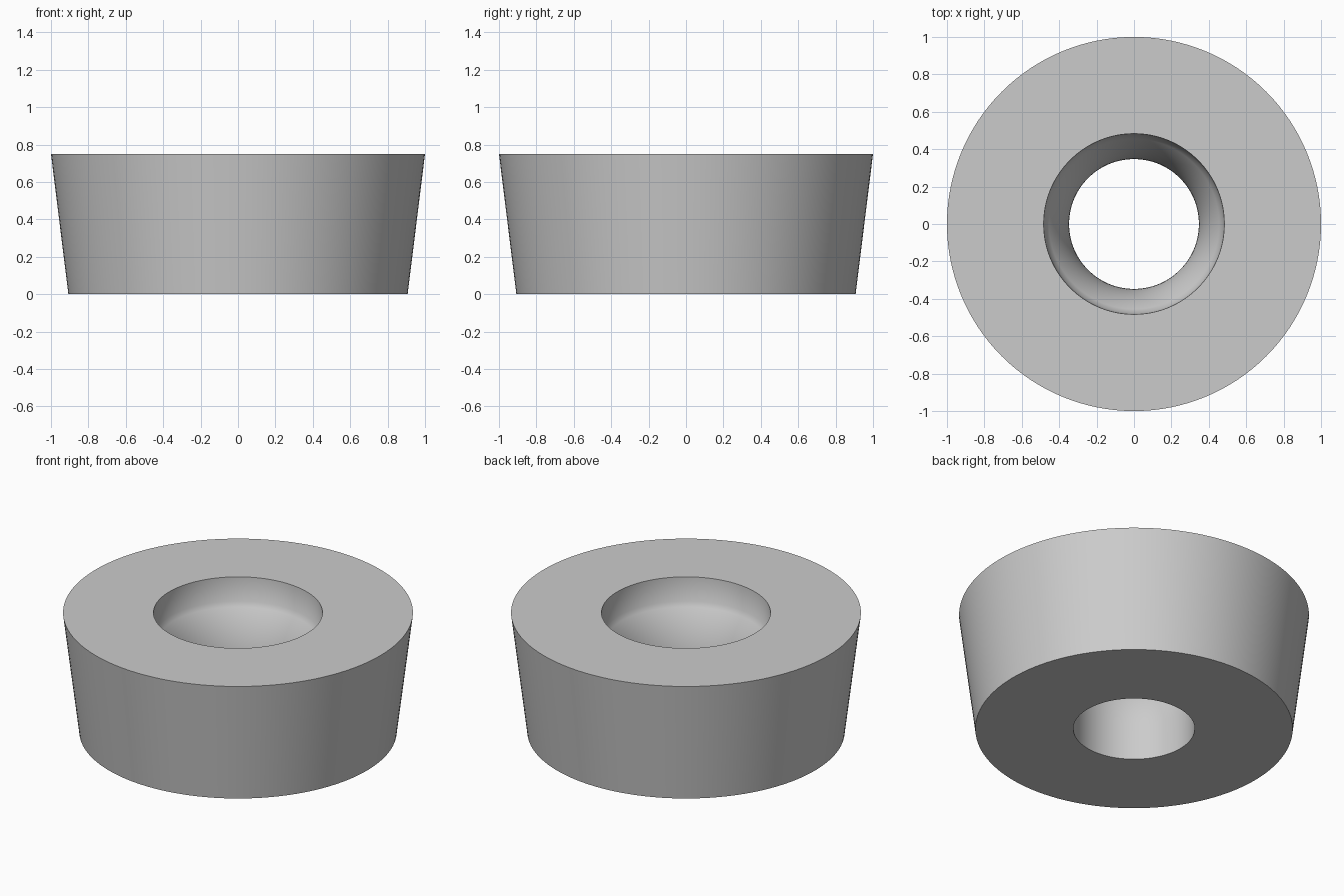
import bpy, bmesh, math

if "Cube" in bpy.data.objects:
    bpy.data.objects.remove(bpy.data.objects["Cube"])

SEGMENTS = 128
HEIGHT = 0.75
BORE_R, SEAT_R, RIM_R = 0.347, 0.475, 0.483
SEAT_TOP = 0.60            # where the straight counterbore meets the curved seat
SEAT_ANGLE = math.radians(38)

# Curved seat: an arc tangent to the straight bore, flaring outward going up
arc_r = (SEAT_R - BORE_R) / (1 - math.cos(SEAT_ANGLE))
arc_z = SEAT_TOP - arc_r * math.sin(SEAT_ANGLE)
seat = []
for i in range(13):
    a = SEAT_ANGLE * i / 12
    seat.append((BORE_R + arc_r * (1 - math.cos(a)), arc_z + arc_r * math.sin(a)))

# Closed cross-section (radius, height): outer taper, top face, rim, seat, bore
profile = [(0.907, 0), (1.0, HEIGHT), (RIM_R, HEIGHT)] + seat[::-1] + [(BORE_R, 0)]

# Revolve the cross-section around z
bm = bmesh.new()
rings = []
for r, z in profile:
    rings.append([bm.verts.new((r * math.cos(2 * math.pi * k / SEGMENTS),
                                r * math.sin(2 * math.pi * k / SEGMENTS), z))
                  for k in range(SEGMENTS)])
for i, low in enumerate(rings):
    high = rings[(i + 1) % len(rings)]
    for k in range(SEGMENTS):
        n = (k + 1) % SEGMENTS
        bm.faces.new((low[k], low[n], high[n], high[k]))
bmesh.ops.recalc_face_normals(bm, faces=bm.faces[:])

mesh = bpy.data.meshes.new("round_insert")
bm.to_mesh(mesh)
bm.free()
insert = bpy.data.objects.new("round_insert", mesh)
bpy.context.collection.objects.link(insert)

# Smooth walls with crisp rims
bpy.context.view_layer.objects.active = insert
insert.select_set(True)
bpy.ops.object.shade_smooth_by_angle(angle=math.radians(40))
